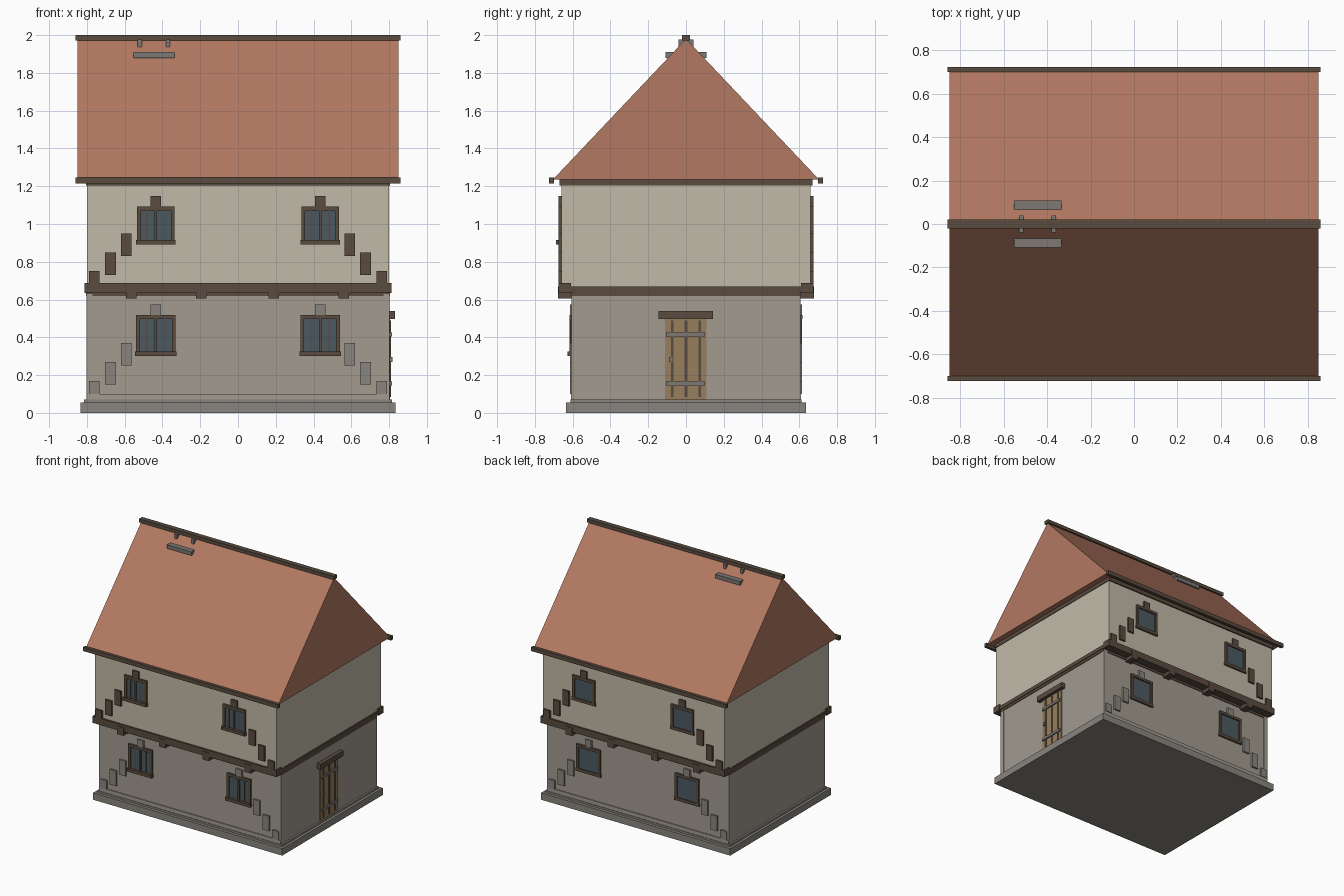
import bpy, bmesh

if "Cube" in bpy.data.objects:
    bpy.data.objects.remove(bpy.data.objects["Cube"])


def material(name, rgb):
    m = bpy.data.materials.new(name)
    m.diffuse_color = (*rgb, 1)
    m.use_nodes = True
    m.node_tree.nodes["Principled BSDF"].inputs["Base Color"].default_value = m.diffuse_color
    return m


STONE = material("stone", (0.36, 0.33, 0.28))
PALE = material("pale_stone", (0.25, 0.235, 0.21))
PLASTER = material("plaster", (0.53, 0.49, 0.39))
WOOD = material("dark_wood", (0.10, 0.07, 0.05))
TILE = material("roof_tile", (0.45, 0.19, 0.12))
DOOR = material("door_wood", (0.31, 0.21, 0.11))
GLASS = material("glass", (0.07, 0.10, 0.12))
IRON = material("iron", (0.20, 0.19, 0.18))


def make(name, bm, mat):
    me = bpy.data.meshes.new(name)
    bmesh.ops.recalc_face_normals(bm, faces=bm.faces)
    bm.to_mesh(me)
    bm.free()
    me.materials.append(mat)
    ob = bpy.data.objects.new(name, me)
    bpy.context.collection.objects.link(ob)
    return ob


def box(name, x, y, z, mat):
    """Box from (min, max) pairs."""
    bm = bmesh.new()
    bmesh.ops.create_cube(bm, size=1)
    lo, hi = zip(*(sorted(p) for p in (x, y, z)))
    for v in bm.verts:
        for i in range(3):
            v.co[i] = hi[i] if v.co[i] > 0 else lo[i]
    return make(name, bm, mat)


def block(name, hx, hy, z0, z1, mat):
    return box(name, (-hx, hx), (-hy, hy), (z0, z1), mat)


# Plinth, walls and storey bands
block("plinth", 0.835, 0.635, 0, 0.055, PALE)
block("plinth_step", 0.815, 0.612, 0.055, 0.07, PALE)
block("lower_walls", 0.80, 0.60, 0.07, 0.63, STONE)
block("upper_walls", 0.80, 0.66, 0.64, 1.21, PLASTER)
block("storey_band", 0.805, 0.605, 0.62, 0.645, WOOD)
block("jetty_floor", 0.81, 0.665, 0.64, 0.67, WOOD)
block("wall_plate", 0.805, 0.67, 1.205, 1.235, WOOD)

# Roof prism with closed gables
bm = bmesh.new()
tri = [bm.verts.new((-0.85, y, z)) for y, z in ((-0.705, 1.235), (0.705, 1.235), (0, 1.98))]
face = bm.faces.new(tri)
ext = bmesh.ops.extrude_face_region(bm, geom=[face], use_keep_orig=True)
for v in ext["geom"]:
    if isinstance(v, bmesh.types.BMVert):
        v.co.x = 0.85
make("roof", bm, TILE)
box("ridge_beam", (-0.86, 0.86), (-0.02, 0.02), (1.972, 2.0), WOOD)

# Chimney, mostly hidden by the roof
box("chimney_stack", (-0.52, -0.37), (-0.07, 0.07), (0, 1.88), PALE)
box("chimney_cap", (-0.552, -0.335), (-0.108, 0.108), (1.88, 1.91), IRON)
for x in (-0.52, -0.37):
    box("chimney_pot", (x - 0.011, x + 0.011), (-0.04, 0.04), (1.91, 1.976), IRON)


def window(xc, s, wall, z0, z1, hw, wood_key):
    """Window on the front (s=-1) or back (s=1) wall."""
    def part(name, x0, x1, d, za, zb, mat):
        box(name, (xc + x0, xc + x1), (s * (wall - 0.01), s * (wall + d)), (za, zb), mat)
    part("window_glass", -hw + 0.02, hw - 0.02, 0.006, z0 + 0.02, z1 - 0.015, GLASS)
    for side in (-1, 1):
        part("window_jamb", side * (hw - 0.005), side * (hw - 0.025), 0.014, z0, z1, WOOD)
    part("window_head", -hw + 0.005, hw - 0.005, 0.016, z1 - 0.022, z1, WOOD)
    part("window_sill", -hw, hw, 0.028 if s < 0 else 0.014, z0, z0 + 0.024, WOOD)
    if s < 0:
        part("window_mullion", -0.007, 0.007, 0.016, z0, z1, WOOD)
        for side in (-1, 1):
            part("window_bar", side * 0.048 - 0.003, side * 0.048 + 0.003, 0.01, z0, z1, WOOD)
    part("window_keystone", -0.028, 0.028, 0.014, z1, z1 + 0.055, WOOD if wood_key else PALE)


# Front and back: windows, stepped braces, beams and joist ends
steps = ((0.76, 0.0, 0.07), (0.675, 0.05, 0.17), (0.592, 0.15, 0.27))
for s in (-1, 1):
    for m in (-1, 1):
        window(m * 0.435, s, 0.66, 0.892, 1.092, 0.104, True)
        window(m * 0.435, s, 0.60, 0.302, 0.518, 0.11, False)
        for x, a, b in steps:
            xs = (m * (x - 0.028), m * (x + 0.028))
            box("lower_brace_stone", xs, (s * 0.59, s * 0.614), (0.10 + a, 0.10 + b), PALE)
            box("upper_brace_timber", xs, (s * 0.65, s * 0.674), (0.68 + a, 0.68 + b), WOOD)
        # Corner stone strips
        box("corner_quoin", (m * 0.77, m * 0.803), (s * 0.57, s * 0.606), (0.07, 0.63), STONE)
    for x in (-0.565, -0.195, 0.19, 0.56):
        box("joist_end", (x - 0.028, x + 0.028), (s * 0.59, s * 0.678), (0.605, 0.67), WOOD)
    box("jetty_beam", (-0.813, 0.813), (s * 0.61, s * 0.674), (0.635, 0.688), WOOD)
    box("base_course", (-0.803, 0.803), (s * 0.59, s * 0.608), (0.07, 0.10), STONE)
    box("eave_beam", (-0.86, 0.86), (s * 0.70, s * 0.724), (1.214, 1.246), WOOD)

# Door on the right wall
box("door", (0.79, 0.806), (-0.112, 0.108), (0.07, 0.50), DOOR)
for y in (-0.072, 0.0, 0.072):
    box("door_batten", (0.79, 0.811), (y - 0.007, y + 0.007), (0.085, 0.49), WOOD)
for z in (0.155, 0.415):
    box("door_strap", (0.80, 0.816), (-0.105, 0.10), (z - 0.01, z + 0.01), IRON)
box("door_handle", (0.80, 0.818), (-0.09, -0.072), (0.27, 0.295), IRON)
box("door_lintel", (0.79, 0.832), (-0.145, 0.143), (0.498, 0.54), WOOD)
